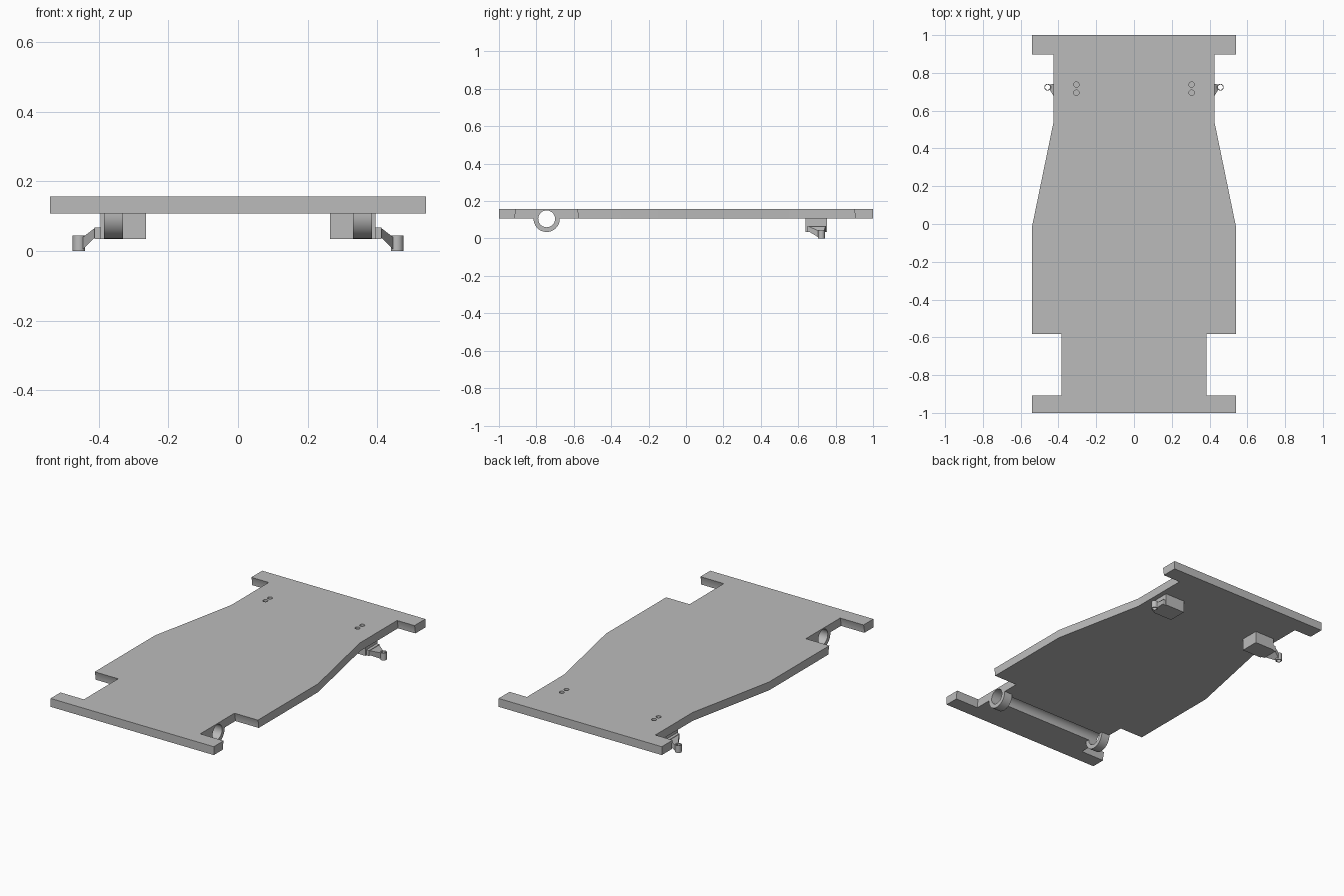
import bpy, bmesh
from math import cos, sin, pi, radians
from mathutils import Matrix, Vector

if "Cube" in bpy.data.objects:
    bpy.data.objects.remove(bpy.data.objects["Cube"], do_unlink=True)

grey = bpy.data.materials.new("plain_grey")
grey.use_nodes = True
colour = (0.5, 0.5, 0.5, 1)
grey.diffuse_color = colour
grey.node_tree.nodes["Principled BSDF"].inputs["Base Color"].default_value = colour


def finish(name, bm):
    bmesh.ops.recalc_face_normals(bm, faces=bm.faces)
    mesh = bpy.data.meshes.new(name)
    bm.to_mesh(mesh)
    bm.free()
    mesh.materials.append(grey)
    ob = bpy.data.objects.new(name, mesh)
    bpy.context.collection.objects.link(ob)
    return ob


def prism(name, points, direction):
    """Extrude a closed loop of 3D points along a vector."""
    bm = bmesh.new()
    face = bm.faces.new([bm.verts.new(p) for p in points])
    out = bmesh.ops.extrude_face_region(bm, geom=[face])
    moved = [g for g in out["geom"] if isinstance(g, bmesh.types.BMVert)]
    bmesh.ops.translate(bm, verts=moved, vec=Vector(direction))
    return finish(name, bm)


def box(name, lo, hi):
    bm = bmesh.new()
    lo, hi = Vector(lo), Vector(hi)
    mat = Matrix.Translation((lo + hi) / 2) @ Matrix.Diagonal((*(hi - lo), 1))
    bmesh.ops.create_cube(bm, size=1, matrix=mat)
    return finish(name, bm)


def cylinder(name, centre, radius, depth, axis="Z", sides=32):
    bm = bmesh.new()
    mat = Matrix.Translation(centre)
    if axis == "X":
        mat = mat @ Matrix.Rotation(pi / 2, 4, "Y")
    bmesh.ops.create_cone(bm, cap_ends=True, segments=sides, radius1=radius,
                          radius2=radius, depth=depth, matrix=mat)
    return finish(name, bm)


def hull(name, points):
    bm = bmesh.new()
    for p in points:
        bm.verts.new(p)
    bmesh.ops.convex_hull(bm, input=bm.verts)
    return finish(name, bm)


def combine(target, other, operation):
    """Apply a boolean and remove the helper."""
    mod = target.modifiers.new(operation, "BOOLEAN")
    mod.operation, mod.object, mod.solver = operation, other, "EXACT"
    bpy.context.view_layer.objects.active = target
    bpy.ops.object.modifier_apply(modifier=mod.name)
    bpy.data.objects.remove(other, do_unlink=True)


def smooth(ob):
    bpy.ops.object.select_all(action="DESELECT")
    ob.select_set(True)
    bpy.context.view_layer.objects.active = ob
    bpy.ops.object.shade_smooth_by_angle(angle=radians(30))


BOTTOM, TOP = 0.107, 0.157
AXLE_Y, AXLE_Z = -0.745, 0.105

# Flat chassis plate with wheel notches
half = [(0.54, -1), (0.54, -0.87), (0.385, -0.87), (0.385, -0.62),
        (0.54, -0.62), (0.54, -0.015), (0.425, 0.545), (0.425, 0.87),
        (0.54, 0.87), (0.54, 1)]
outline = half + [(-x, y) for x, y in reversed(half)]
plate = prism("chassis_plate", [(x, y, BOTTOM) for x, y in outline],
              (0, 0, TOP - BOTTOM))

for s in (-1, 1):
    # Wheel arches rounded about each axle
    for y, inner in ((AXLE_Y, 0.385), (0.735, 0.425)):
        arch = cylinder("arch_cutter", (s * (inner + 0.1), y, AXLE_Z), 0.17,
                        0.2, "X", 96)
        combine(plate, arch, "DIFFERENCE")
    # Half-round axle bearing below the plate
    arc = [(pi + pi * i / 24) for i in range(25)]
    loop = [(s * 0.33, AXLE_Y + 0.07 * cos(a), AXLE_Z + 0.07 * sin(a)) for a in arc]
    loop += [(s * 0.33, AXLE_Y + k * 0.07, 0.13) for k in (1, -1)]
    combine(plate, prism("axle_bearing", loop, (s * 0.055, 0, 0)), "UNION")
    # Screw holes above the steering mounts
    for y in (0.695, 0.738):
        combine(plate, cylinder("screw_cutter", (s * 0.305, y, 0.14), 0.014,
                                0.1), "DIFFERENCE")

# Axle channel through both bearings
combine(plate, cylinder("axle_cutter", (0, AXLE_Y, AXLE_Z), 0.045, 0.9, "X", 48),
        "DIFFERENCE")
smooth(plate)

for s, side in ((1, "left"), (-1, "right")):
    # Steering mount block and its outer flange
    box(side + "_mount_block", (s * 0.265, 0.64, 0.035), (s * 0.395, 0.753, BOTTOM))
    box(side + "_mount_flange", (s * 0.395, 0.65, 0.035), (s * 0.413, 0.748, 0.068))
    # Tapered arm down to the pivot
    arm = [(s * 0.413, y, z) for y in (0.655, 0.745) for z in (0.038, 0.065)]
    arm += [(s * 0.445, y, z) for y in (0.71, 0.738) for z in (0.005, 0.04)]
    hull(side + "_steering_arm", arm)
    # Hollow pivot sleeve
    sleeve = cylinder(side + "_pivot_sleeve", (s * 0.457, 0.724, 0.022), 0.018, 0.044)
    combine(sleeve, cylinder("pivot_cutter", (s * 0.457, 0.724, 0.022), 0.0135, 0.1),
            "DIFFERENCE")
    smooth(sleeve)
